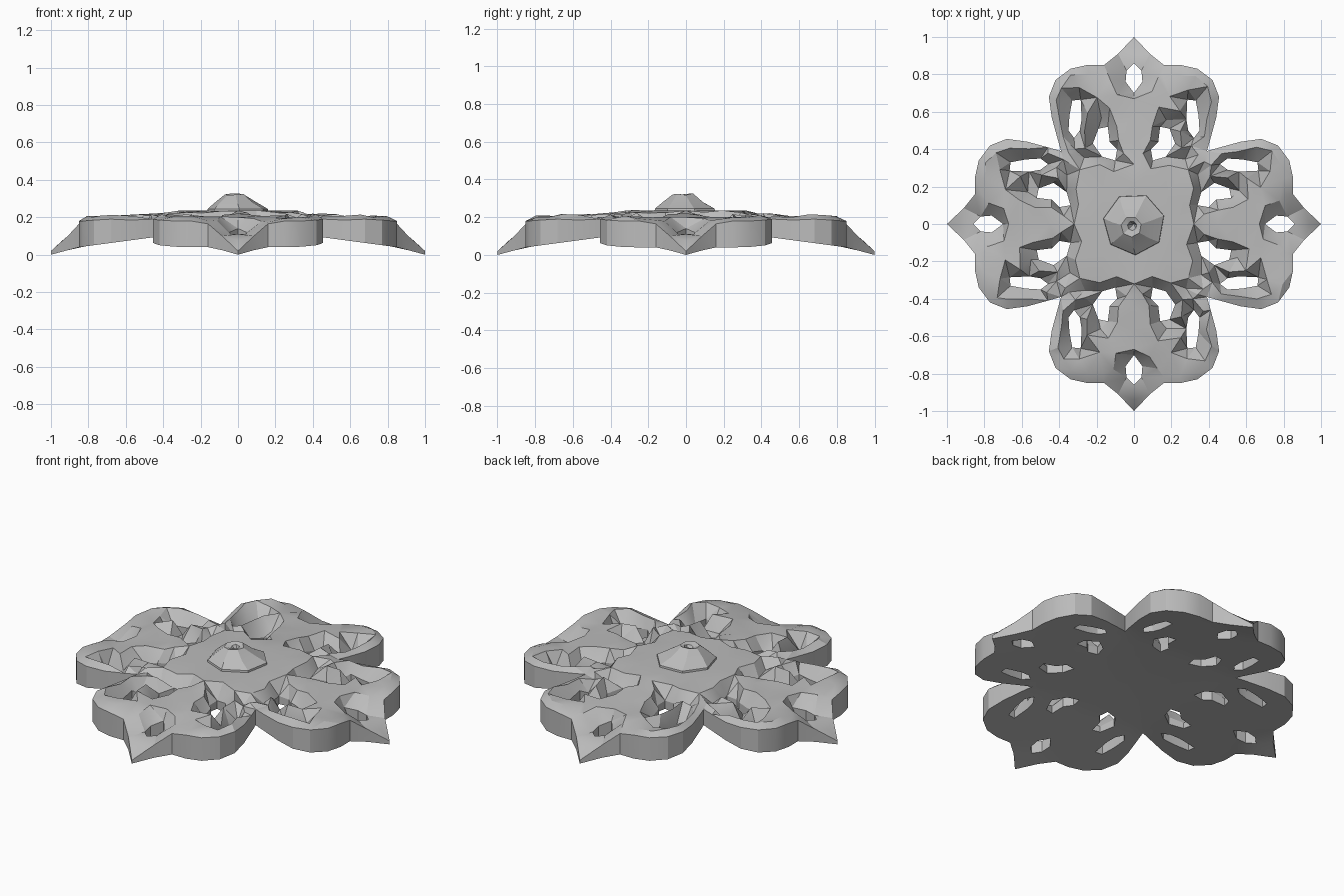
import bpy, bmesh, math, random
from mathutils import Vector
from mathutils.geometry import delaunay_2d_cdt

if "Cube" in bpy.data.objects:
    bpy.data.objects.remove(bpy.data.objects["Cube"])

random.seed(4)
stone = bpy.data.materials.new("light grey")
stone.diffuse_color = (0.5, 0.5, 0.5, 1)
stone.use_nodes = True
stone.node_tree.nodes["Principled BSDF"].inputs["Base Color"].default_value = stone.diffuse_color

# Half petal along +x: (outward, sideways, top height)
EDGE = [(1, 0, .02), (.91, .085, .10), (.85, .16, .165), (.85, .25, .18), (.83, .34, .18),
        (.77, .42, .185), (.68, .455, .19), (.57, .44, .185), (.46, .41, .19), (.39, .39, .195)]
TIP_HOLE = [(.70, 0, .14), (.76, .045, .12), (.82, .04, .11), (.86, 0, .11)]
OUTER_HOLE = [(.46, .32, .13), (.50, .35, .15), (.58, .345, .14), (.66, .33, .14),
              (.665, .285, .11), (.56, .28, .13), (.50, .29, .12)]
INNER_HOLE = [(.34, .10, .15), (.36, .17, .16), (.43, .22, .14), (.51, .19, .12),
              (.52, .14, .13), (.44, .13, .15), (.40, .09, .14)]
# Ridges, scroll rims and carved hollows
RELIEF = [(.80, .25, .20), (.79, .33, .20), (.73, .385, .205), (.66, .41, .21), (.56, .395, .205),
          (.46, .37, .21), (.37, .34, .215), (.41, .31, .205), (.72, .29, .20), (.60, .245, .205),
          (.50, .255, .21), (.29, .10, .23), (.31, .19, .23), (.40, .255, .215), (.56, .18, .14),
          (.68, .19, .20), (.62, .13, .205), (.53, .09, .21), (.44, .08, .215), (.38, .05, .22),
          (.78, .12, .185), (.70, .09, .20), (.35, .27, .17), (.81, .16, .18)]
MIDDLE = [(.94, 0, .075), (.67, 0, .20), (.56, 0, .205), (.45, 0, .22), (.32, 0, .235),
          (.20, 0, .235), (.29, .29, .225), (.16, .16, .235)]

def bottom_z(x, y):
    m = max(abs(x), abs(y))
    if m > .85:
        return .04 * (1 - m) / .15
    return .04 + .06 * min(1, (.85 - m) / .45) + (.015 * (.4 - m) / .4 if m < .4 else 0)

def mirrored(pts):
    return [(u, -v, z) for u, v, z in pts]

def turned(pts, k):
    c, s = ((1, 0), (0, 1), (-1, 0), (0, -1))[k]
    return [(u * c - v * s, u * s + v * c, z) for u, v, z in pts]

def inside(p, poly):
    hit = False
    for a, b in zip(poly, poly[1:] + poly[:1]):
        if (a[1] > p[1]) != (b[1] > p[1]):
            if p[0] < a[0] + (p[1] - a[1]) * (b[0] - a[0]) / (b[1] - a[1]):
                hit = not hit
    return hit

def finish(bm, name, angle):
    bmesh.ops.recalc_face_normals(bm, faces=bm.faces)
    me = bpy.data.meshes.new(name)
    bm.to_mesh(me)
    bm.free()
    me.materials.append(stone)
    ob = bpy.data.objects.new(name, me)
    bpy.context.collection.objects.link(ob)
    bpy.ops.object.select_all(action='DESELECT')
    ob.select_set(True)
    bpy.context.view_layer.objects.active = ob
    bpy.ops.object.shade_smooth_by_angle(angle=math.radians(angle))

# Outline, holes and relief points for all four petals
outline, holes, loose = [], [], [(0, 0, .23)]
for k in range(4):
    outline += turned(mirrored(EDGE[1:-1])[::-1] + EDGE, k)
    holes.append(turned(TIP_HOLE + mirrored(TIP_HOLE[1:-1])[::-1], k))
    for hole in (OUTER_HOLE, INNER_HOLE):
        holes += [turned(hole, k), turned(mirrored(hole), k)]
    uneven = [(u + random.uniform(-.01, .01), v + random.uniform(-.01, .01),
               z + random.uniform(-.008, .008)) for u, v, z in RELIEF + mirrored(RELIEF)]
    loose += turned(uneven + MIDDLE, k)

points, edges = [], []
for loop in [outline] + holes:
    n, first = len(loop), len(points)
    points += loop
    edges += [(first + i, first + (i + 1) % n) for i in range(n)]
points += loose

# Pierced four-petal plate
flat, _, tris, orig, _, _ = delaunay_2d_cdt([Vector(p[:2]) for p in points], edges, [], 0, 1e-5)
bm = bmesh.new()
top = [bm.verts.new((p.x, p.y, points[o[0]][2] if o else .18)) for p, o in zip(flat, orig)]
low = [bm.verts.new((p.x, p.y, bottom_z(p.x, p.y))) for p in flat]
count = {}
for t in tris:
    mid = sum((flat[i] for i in t), Vector((0, 0))) / len(t)
    if not inside(mid, outline) or any(inside(mid, h) for h in holes):
        continue
    bm.faces.new([top[i] for i in t])
    bm.faces.new([low[i] for i in reversed(t)])
    for a, b in zip(t, list(t[1:]) + [t[0]]):
        key = (min(a, b), max(a, b))
        count[key] = count.get(key, 0) + 1
for (a, b), n in count.items():
    if n == 1:
        bm.faces.new([top[a], top[b], low[b], low[a]])
bmesh.ops.delete(bm, geom=[v for v in bm.verts if not v.link_faces], context='VERTS')
finish(bm, "pierced_petal_plate", 25)

# Faceted centre boss with a small pit
bm = bmesh.new()
SIDES = 7
rings = []
for r, z, ox in [(.17, .21, 0), (.165, .245, 0), (.11, .285, -.01), (.055, .325, -.015), (.025, .315, -.01)]:
    rings.append([bm.verts.new((ox + r * math.cos(math.tau * (i + .3) / SIDES),
                                ox + r * math.sin(math.tau * (i + .3) / SIDES),
                                z + (random.uniform(-.008, .005) if z > .25 else 0)))
                  for i in range(SIDES)])
for a, b in zip(rings, rings[1:]):
    for i in range(SIDES):
        j = (i + 1) % SIDES
        bm.faces.new([a[i], a[j], b[j], b[i]])
pit = bm.verts.new((0, 0, .27))
for i in range(SIDES):
    bm.faces.new([rings[-1][i], rings[-1][(i + 1) % SIDES], pit])
bm.faces.new(rings[0][::-1])
finish(bm, "centre_boss", 20)
